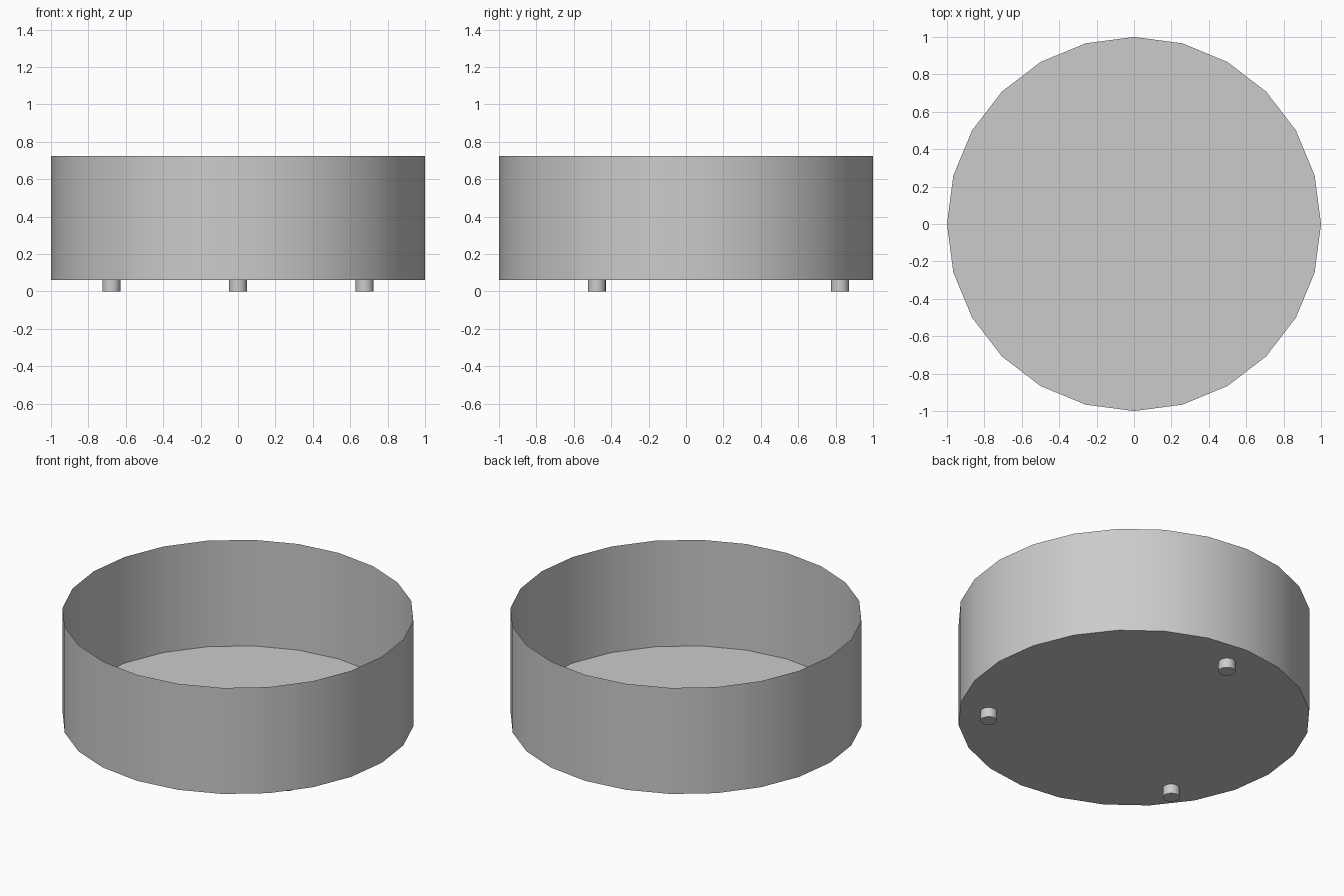
import bpy, bmesh, math

if "Cube" in bpy.data.objects:
    bpy.data.objects.remove(bpy.data.objects["Cube"])

FLOOR_Z, RIM_Z = 0.06, 0.725


def smooth(obj):
    bpy.ops.object.select_all(action='DESELECT')
    obj.select_set(True)
    bpy.context.view_layer.objects.active = obj
    bpy.ops.object.shade_smooth_by_angle(angle=math.radians(40))


def cylinder(name, radius, z0, z1, sides, x=0.0, y=0.0):
    bpy.ops.mesh.primitive_cylinder_add(
        vertices=sides, radius=radius, depth=z1 - z0,
        location=(x, y, (z0 + z1) / 2))
    obj = bpy.context.object
    obj.name = name
    return obj


# Open thin-walled dish: 24-sided cylinder without its top face
dish = cylinder("dish", 1.0, FLOOR_Z, RIM_Z, 24)
bm = bmesh.new()
bm.from_mesh(dish.data)
top = [f for f in bm.faces if f.normal.z > 0.9]
bmesh.ops.delete(bm, geom=top, context='FACES_ONLY')
bm.to_mesh(dish.data)
bm.free()
smooth(dish)

# Three small round feet
feet = {"back_foot": (0.0, 0.823),
        "front_left_foot": (-0.677, -0.477),
        "front_right_foot": (0.677, -0.477)}
for name, (x, y) in feet.items():
    smooth(cylinder(name, 0.048, 0.0, FLOOR_Z, 24, x, y))
